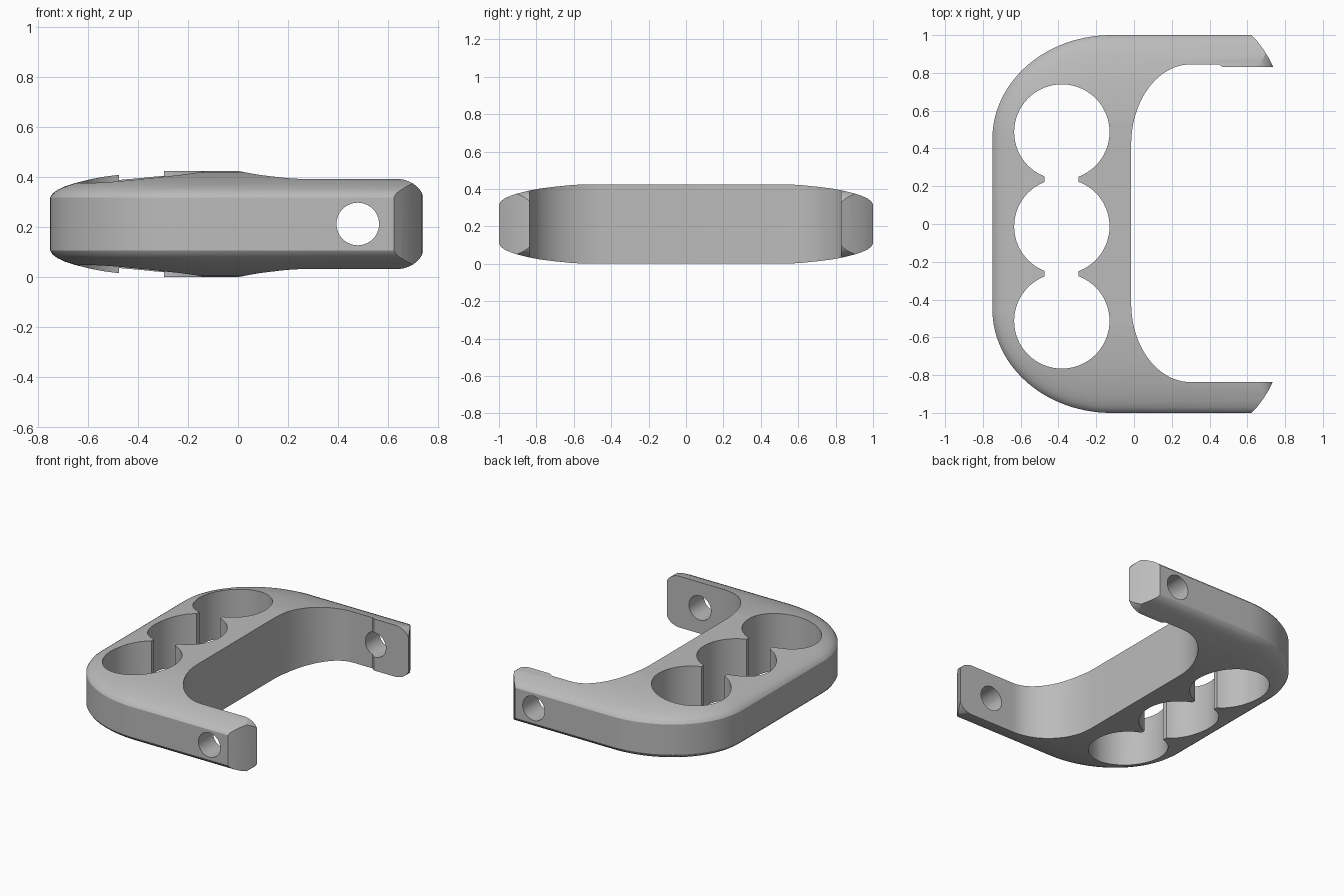
import bpy, bmesh
from math import cos, sin, pi, radians
from mathutils import Matrix

cube = bpy.data.objects.get("Cube")
if cube:
    bpy.data.objects.remove(cube, do_unlink=True)

MID = 0.2125  # height of the horizontal symmetry plane


def arc(cx, cy, rx, ry, a0, a1, n):
    steps = [radians(a0 + (a1 - a0) * i / n) for i in range(n + 1)]
    return [(cx + rx * cos(a), cy + ry * sin(a)) for a in steps]


def loft(name, rings):
    """Join equal-length rings of 3D points and cap both ends."""
    bm = bmesh.new()
    loops = [[bm.verts.new(p) for p in ring] for ring in rings]
    n = len(loops[0])
    for a, b in zip(loops, loops[1:]):
        for i in range(n):
            j = (i + 1) % n
            bm.faces.new((a[i], a[j], b[j], b[i]))
    bm.faces.new(loops[0][::-1])
    bm.faces.new(loops[-1])
    bmesh.ops.recalc_face_normals(bm, faces=bm.faces)
    mesh = bpy.data.meshes.new(name)
    bm.to_mesh(mesh)
    bm.free()
    obj = bpy.data.objects.new(name, mesh)
    bpy.context.collection.objects.link(obj)
    return obj


def prism_z(name, pts):
    return loft(name, [[(x, y, z) for x, y in pts] for z in (-1, 1)])


def prism_y(name, pts):
    return loft(name, [[(x, y, z) for x, z in pts] for y in (-2, 2)])


def carve(body, cutter, operation='DIFFERENCE'):
    mod = body.modifiers.new("carve", 'BOOLEAN')
    mod.object, mod.operation, mod.solver = cutter, operation, 'EXACT'
    bpy.context.view_layer.objects.active = body
    bpy.ops.object.modifier_apply(modifier=mod.name)
    bpy.data.objects.remove(cutter, do_unlink=True)


# Body: crowned slab with rounded left corners, lofted from inset outlines
def outline(d):
    rx, ry = 0.63 - d, 0.55 - d
    upper = arc(-0.12, 0.45, rx, ry, 90, 180, 28)
    lower = arc(-0.12, -0.45, rx, ry, 180, 270, 28)
    return [(1.2, 1 - d)] + upper + lower + [(1.2, d - 1)]


crown = [(0, .318), (.01, .334), (.03, .349), (.06, .363), (.1, .376),
         (.16, .391), (.22, .402), (.3, .412), (.38, .42), (.46, .425)]
levels = [(d, 2 * MID - z) for d, z in reversed(crown)] + crown
body = loft("bracket_body", [[(x, y, z) for x, y in outline(d)] for d, z in levels])

# Arm tips: curved in plan and rounded in side profile
side = [(.55, 1.1), (.622, 1), (.655, .965), (.685, .925), (.71, .885),
        (.728, .85), (.738, .83), (.745, .8)]
plan = [(-1, 1.1)] + side + [(x, -y) for x, y in reversed(side)] + [(-1, -1.1)]
carve(body, prism_z("tip_plan", plan), 'INTERSECT')
top = [(-1, .8), (.625, .8)] + [
    (x, z) for x, z in arc(.63, .3, .113, .093, 90, 0, 12)]
profile = top + [(x, 2 * MID - z) for x, z in reversed(top)]
carve(body, prism_y("tip_profile", profile), 'INTERSECT')

# Wide inner opening between the arms
opening = ([(1.4, .83), (.47, .83), (.45, .845)]
           + arc(.3, .42, .315, .425, 90, 180, 24)
           + arc(.3, -.42, .315, .417, 180, 270, 24) + [(1.4, -.837)])
carve(body, prism_z("opening", opening))

# Three round cells joined by a narrow slot
for y in (-.513, -.013, .487):
    carve(body, prism_z("cell", arc(-.382, y, .2525, .2525, 0, 354.375, 63)))
slot = [(-.475, -.45), (-.295, -.45), (-.295, .42), (-.475, .42)]
carve(body, prism_z("slot", slot))

# Pin hole through both arms
carve(body, prism_y("pin_hole", arc(.478, MID, .085, .085, 0, 352.5, 47)))

# Grey finish and shading
grey = bpy.data.materials.new("plain_grey")
grey.use_nodes = True
colour = (0.5, 0.5, 0.5, 1)
grey.diffuse_color = colour
grey.node_tree.nodes["Principled BSDF"].inputs["Base Color"].default_value = colour
body.data.materials.clear()
body.data.materials.append(grey)
for o in bpy.context.selected_objects:
    o.select_set(False)
body.select_set(True)
bpy.context.view_layer.objects.active = body
bpy.ops.object.shade_smooth_by_angle(angle=radians(25))
